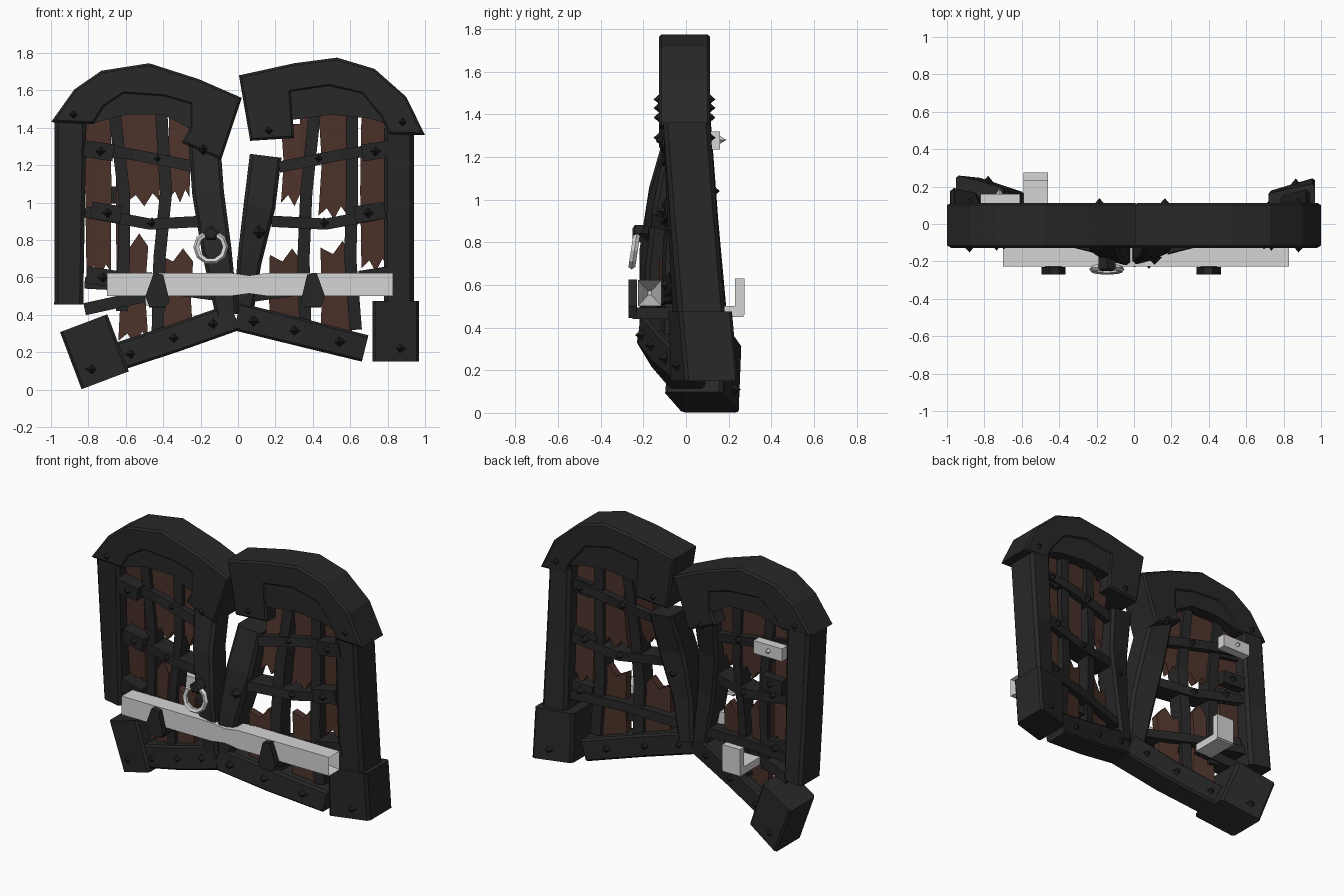
import bpy, bmesh, math, random
from mathutils import Vector

random.seed(4)
cube = bpy.data.objects.get("Cube")
if cube:
    bpy.data.objects.remove(cube)


def material(name, rgb):
    m = bpy.data.materials.new(name)
    m.use_nodes = True
    m.diffuse_color = (*rgb, 1)
    m.node_tree.nodes["Principled BSDF"].inputs["Base Color"].default_value = (*rgb, 1)
    return m


FRAME = material("charcoal_frame", (0.021, 0.021, 0.021))
IRON = material("dark_iron", (0.019, 0.019, 0.02))
STUD = material("black_stud", (0.013, 0.013, 0.014))
WOOD = material("brown_wood", (0.072, 0.032, 0.023))
PALE = material("pale_metal", (0.66, 0.66, 0.66))


def bow(x, z):
    """Depth of the buckled gate: centre pushed forward, outer foot back."""
    t = max(0, (1.36 - z) / 0.9)
    bulge = 0.07 * math.sin(math.pi * min(t, 1)) * max(0, 1 - 2 * abs(x))
    return t * (-0.13 + 0.22 * abs(x)) - bulge


def finish(name, bm, mat, edges=(), chamfer=0):
    bmesh.ops.recalc_face_normals(bm, faces=bm.faces)
    if chamfer:
        bmesh.ops.bevel(bm, geom=list(edges), offset=chamfer, segments=1,
                        affect="EDGES", clamp_overlap=True)
    me = bpy.data.meshes.new(name)
    bm.to_mesh(me)
    bm.free()
    me.materials.append(mat)
    bpy.context.collection.objects.link(bpy.data.objects.new(name, me))


def prism(name, outline, depth, mat, chamfer=0, y=None):
    """Front outline given thickness, following the bow unless y is set."""
    bm = bmesh.new()
    rows, rims = [], set()
    for side in (-0.5, 0.5):
        rows.append([bm.verts.new((x, (bow(x, z) if y is None else y) + side * depth, z))
                     for x, z in outline])
        rims.update(bm.faces.new(rows[-1]).edges)
    n = len(outline)
    for i in range(n):
        j = (i + 1) % n
        bm.faces.new((rows[0][i], rows[0][j], rows[1][j], rows[1][i]))
    finish(name, bm, mat, rims, chamfer)


def bar(name, path, depth, mat, chamfer=0, back=0):
    """Rectangular bar swept along (x, z, width) points, chamfered lengthwise."""
    bm = bmesh.new()
    rings = []
    for i, (x, z, w) in enumerate(path):
        a, b = path[max(i - 1, 0)], path[min(i + 1, len(path) - 1)]
        d = Vector((b[0] - a[0], b[1] - a[1])).normalized() * w / 2
        l, r = (x - d.y, z + d.x), (x + d.y, z - d.x)
        rings.append([bm.verts.new((p[0], bow(*p) + back + s * depth / 2, p[1]))
                      for p, s in ((l, -1), (r, -1), (r, 1), (l, 1))])
    for a, b in zip(rings, rings[1:]):
        for k in range(4):
            bm.faces.new((a[k], a[(k + 1) % 4], b[(k + 1) % 4], b[k]))
    bm.faces.new(rings[0])
    bm.faces.new(rings[-1])
    long_edges = [bm.edges.get((a[k], b[k])) for a, b in zip(rings, rings[1:]) for k in range(4)]
    finish(name, bm, mat, long_edges, chamfer)


def box(name, lo, hi, mat):
    outline = [(lo[0], lo[2]), (hi[0], lo[2]), (hi[0], hi[2]), (lo[0], hi[2])]
    prism(name, outline, hi[1] - lo[1], mat, 0, (lo[1] + hi[1]) / 2)


def stud(name, x, z, half, r=0.035, y=None, sides=(-1, 1), mat=STUD):
    """Pyramid studs on the front and back faces."""
    for s in sides:
        bm = bmesh.new()
        base = (bow(x, z) if y is None else y) + s * half
        ring = [bm.verts.new((x + dx * r, base - s * 0.012, z + dz * r))
                for dx, dz in ((1, 0), (0, 1), (-1, 0), (0, -1))]
        tip = bm.verts.new((x, base + s * 0.03, z))
        bm.faces.new(ring)
        for k in range(4):
            bm.faces.new((ring[k], ring[(k + 1) % 4], tip))
        finish(name, bm, mat)


# Arched tops and the panels filling them
prism("right_arch", [(-1, 1.43), (-.875, 1.605), (-.73, 1.705), (-.475, 1.745), (-.21, 1.66),
      (.02, 1.56), (-.09, 1.23), (-.3, 1.32), (-.257, 1.4), (-.257, 1.525), (-.395, 1.565),
      (-.61, 1.58), (-.715, 1.51), (-.77, 1.42)], .24, FRAME, .012, -.007)
prism("left_arch", [(.005, 1.68), (.3, 1.745), (.53, 1.775), (.73, 1.715), (.9, 1.565),
      (1, 1.36), (.81, 1.365), (.76, 1.46), (.66, 1.58), (.485, 1.62), (.285, 1.59),
      (.3, 1.345), (.065, 1.33)], .24, FRAME, .012, -.007)
prism("right_arch_panel", [(-.79, 1.42), (-.73, 1.54), (-.61, 1.6), (-.39, 1.585), (-.24, 1.54),
      (-.25, 1.39), (-.4, 1.47), (-.6, 1.47)], .225, FRAME, 0, -.007)
prism("left_arch_panel", [(.27, 1.44), (.27, 1.61), (.48, 1.64), (.67, 1.6), (.8, 1.42),
      (.7, 1.45), (.5, 1.47)], .225, FRAME, 0, -.007)

# Frame posts, feet and bottom rails
bar("right_outer_post", [(-.895, 1.45, .17), (-.9, .9, .16), (-.905, .455, .155)], .22, FRAME, .02)
bar("left_outer_post", [(.86, 1.4, .16), (.86, .9, .16), (.86, .44, .16)], .22, FRAME, .02)
bar("right_inner_post", [(-.18, 1.32, .17), (-.16, 1.05, .17), (-.115, .75, .16), (-.06, .4, .12)],
    .17, FRAME, .018)
bar("left_inner_post", [(.148, 1.25, .17), (.115, .98, .17), (.06, .68, .13), (.03, .4, .1)],
    .17, FRAME, .018, .012)
bar("right_foot", [(-.825, .355, .27), (-.71, .05, .27)], .27, FRAME, .015, .035)
bar("left_foot", [(.843, .475, .25), (.843, .15, .25)], .25, FRAME, .015, .012)
bar("right_bottom_rail", [(-.66, .17, .15), (-.34, .275, .15), (-.015, .39, .15)], .17, FRAME, .012)
bar("left_bottom_rail", [(.68, .22, .145), (.34, .305, .15), (-.005, .39, .15)], .17, FRAME, .012)

# Broken planks: left edge, right edge, top, bottom, top splintered
planks = [(-.81, -.68, 1.5, .62, 0), (-.6, -.42, 1.52, 1.0, 0), (-.37, -.26, 1.5, 1.02, 0),
          (-.64, -.48, .8, .26, 1), (-.42, -.24, .72, .28, 1), (-.65, -.58, 1.5, .5, 0),
          (.66, .8, 1.48, .65, 0), (.43, .58, 1.5, .93, 0), (.23, .36, 1.42, 1.0, 0),
          (.17, .34, .72, .32, 1), (.44, .61, .76, .27, 1), (.33, .385, 1.5, .35, 0)]
for x0, x1, top, low, torn in planks:
    w, zm = x1 - x0, (top + low) / 2
    lift = .035 if torn else 0
    prism("broken_plank", [(x0, low), (x0 + w * .3, low + .04), (x0 + w * .55, low - .02),
          (x0 + w * .8, low + .05), (x1, low + .01), (x1 - random.uniform(-.01, .02), zm),
          (x1, top - lift), (x0 + w * .7, top + lift), (x0 + w * .4, top - lift), (x0, top),
          (x0 + random.uniform(-.01, .02), zm)], .05, WOOD)

# Upright and crosswise iron straps, with end plates
uprights = [[(-.66, 1.48), (-.61, 1.05), (-.61, .7), (-.62, .42)],
            [(-.41, 1.48), (-.385, 1.05), (-.42, .7), (-.43, .28)],
            [(.41, 1.48), (.365, 1.05), (.35, .7), (.36, .33)],
            [(.61, 1.48), (.61, 1.05), (.6, .7), (.63, .32)]]
for path in uprights:
    bar("upright_strap", [(x, z, .065) for x, z in path], .1, IRON)
for s in (-1, 1):
    for pts in ([(.81, 1.295), (.55, 1.255), (.22, 1.19)], [(.82, .95), (.47, .885), (.18, .9)],
                [(.82, .57), (.45, .55), (.08, .5)]):
        bar("cross_strap", [(s * x, z, .06) for x, z in pts], .14, IRON)
    for x, z in ((.735, 1.275), (.695, .945), (.72, .6)):
        bar("strap_end_plate", [(s * (x + .09), z + .015, .09), (s * (x - .07), z - .01, .09)],
            .17, IRON, 0, -.03)
        stud("strap_stud", s * x, z, .115, .038, sides=(-1,))
        stud("strap_back_stud", s * x, z, .07, .032, sides=(1,))
    for x, z in ((.43, 1.235), (.46, .89)):
        stud("strap_stud", s * x, z, .07, .032)
bar("loose_strap", [(-.82, .43, .065), (-.5, .5, .065)], .12, IRON)
bar("back_end_plate", [(-.8, 1.04, .09), (-.64, 1.04, .09)], .06, IRON, 0, .09)
stud("back_plate_stud", -.71, 1.04, .12, sides=(1,))

# Frame studs
for x, z in ((-.88, 1.47), (-.185, 1.29), (.165, 1.385), (.88, 1.43)):
    stud("arch_stud", x, z, .115, .037, -.007)
for x, z in ((-.57, .19), (-.34, .275), (-.13, .35), (.08, .365), (.3, .315), (.54, .255)):
    stud("rail_stud", x, z, .085)
stud("right_foot_stud", -.78, .11, .135, y=bow(-.78, .11) + .035)
stud("left_foot_stud", .865, .22, .125, y=bow(.865, .22) + .012)
stud("left_post_stud", .11, .84, .085, .042, bow(.11, .84) + .012)

# Locking beam with dented middle and hollow split end
bm = bmesh.new()
rings = []
for x, high, k in ((-.7, .062, 1), (-.04, .062, 1), (.06, .048, 1), (.16, .062, 1),
                   (.83, .062, 1), (.66, .01, .15)):
    rings.append([bm.verts.new((x, -.17 + a * .056 * k, .562 + b * high))
                  for a, b in ((-1, -1), (1, -1), (1, 1), (-1, 1))])
for a, b in zip(rings, rings[1:]):
    for i in range(4):
        bm.faces.new((a[i], a[(i + 1) % 4], b[(i + 1) % 4], b[i]))
bm.faces.new(rings[0])
bm.faces.new(rings[-1])
finish("locking_beam", bm, PALE)

# Beam hooks
for s, x in ((-1, .43), (1, .4)):
    face = [(-.065, .5), (-.045, .445), (.045, .445), (.065, .47), (.03, .615), (-.02, .625)]
    prism("beam_hook_front", [(s * (x - dx), z) for dx, z in face], .04, IRON, 0, -.25)
    box("beam_hook_base", (s * x - .045, -.25, .44), (s * x + .045, -.02, .495), IRON)

# Ring handle on its knob
bm = bmesh.new()
seg, tube = 10, 5
loops = []
for i in range(seg):
    a = math.tau * i / seg
    loops.append([])
    for j in range(tube):
        b = math.tau * j / tube
        r = .077 + .017 * math.cos(b)
        z = r * math.sin(a)
        loops[-1].append(bm.verts.new((-.145 + r * math.cos(a), -.242 + .017 * math.sin(b) + z * .15, .762 + z)))
for i in range(seg):
    for j in range(tube):
        p, q, k = loops[i], loops[(i + 1) % seg], (j + 1) % tube
        bm.faces.new((p[j], q[j], q[k], p[k]))
finish("ring_handle", bm, PALE)
prism("handle_knob", [(-.145, .88), (-.1, .84), (-.12, .8), (-.17, .8), (-.19, .84)], .08, IRON, .01, -.21)

# Pale fittings on the back
box("back_latch_plate", (-.82, .1, 1.235), (-.61, .16, 1.32), PALE)
stud("latch_stud", -.72, 1.28, .15, .025, .01, (1,), PALE)
box("back_hook_base", (-.59, .06, .45), (-.46, .27, .5), PALE)
box("back_hook_lip", (-.59, .23, .46), (-.46, .275, .63), PALE)
